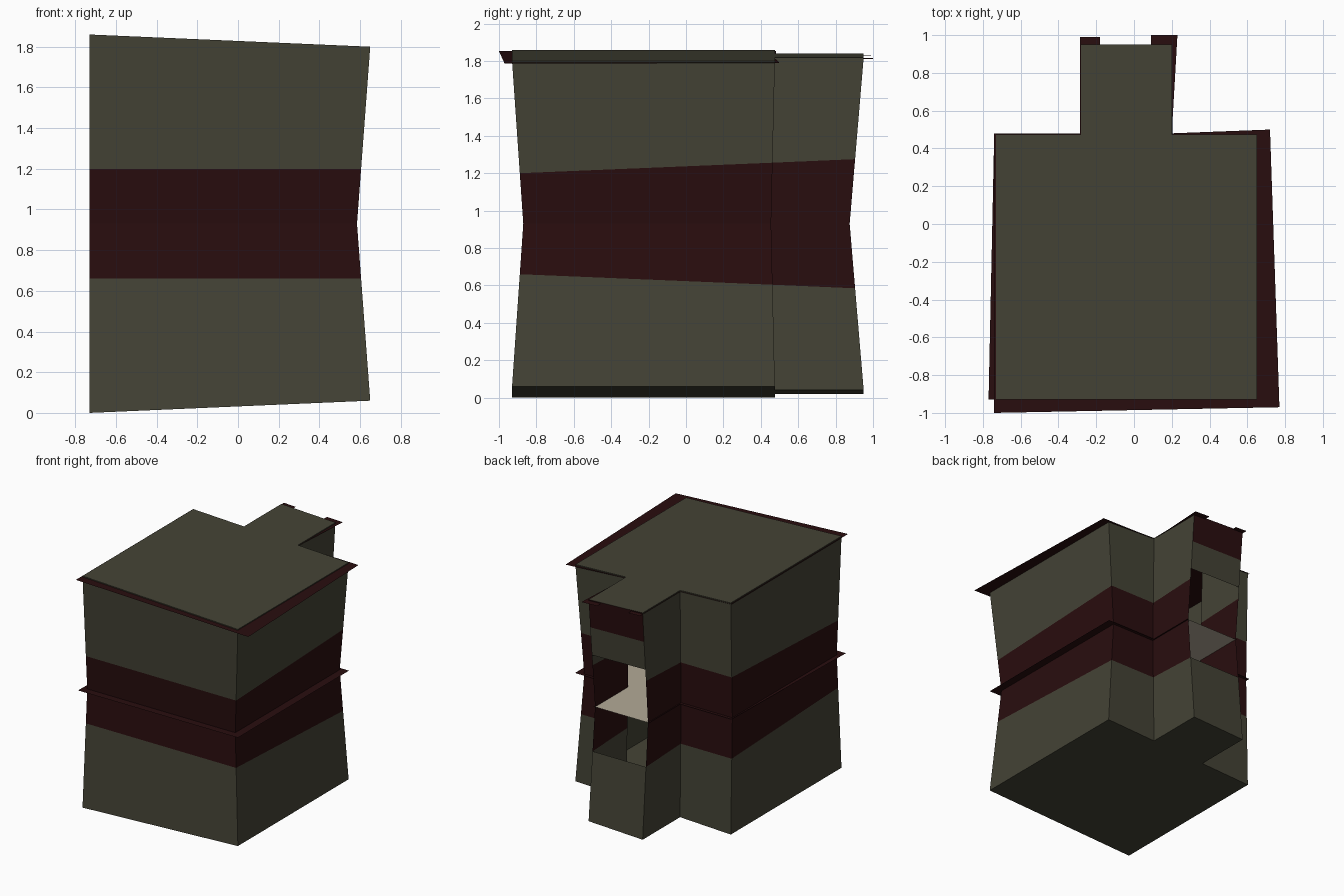
import bpy, bmesh

if "Cube" in bpy.data.objects:
    bpy.data.objects.remove(bpy.data.objects["Cube"])


def material(name, rgb):
    m = bpy.data.materials.new(name)
    m.diffuse_color = (*rgb, 1)
    m.use_nodes = True
    m.node_tree.nodes["Principled BSDF"].inputs["Base Color"].default_value = m.diffuse_color
    return m


OLIVE = material("olive grey", (0.058, 0.056, 0.036))
RED = material("dark maroon", (0.022, 0.004, 0.0045))
TAN = material("pale tan", (0.45, 0.40, 0.31))
MID = 0.93

# plan outlines, counter-clockwise from the front left corner:
# a square block with a narrow tail at the back; the waist is pinched
OUTER = [(-.73, -.93), (.65, -.93), (.65, .475), (.2, .475),
         (.2, .95), (-.28, .95), (-.28, .475), (-.73, .475)]
WAIST = [(-.73, -.87), (.585, -.87), (.585, .455), (.195, .455),
         (.195, .875), (-.275, .875), (-.275, .455), (-.73, .455)]


def slope(x):
    return 0.0435 * (x + 0.73)


def top_z(x):
    return 1.86 - slope(x)


def corner(i, z):
    """Point of wall corner i at height z."""
    (ax, ay), (bx, by) = WAIST[i], OUTER[i]
    low, high = slope(bx), top_z(bx)
    t = (z - MID) / (high - MID) if z > MID else (MID - z) / (MID - low)
    return ax + (bx - ax) * t, ay + (by - ay) * t, z


def levels(i):
    """Bottom, band start, waist, band end and top heights at corner i."""
    x, y = OUTER[i]
    half = 0.27 + 0.04 * (y + 0.93)
    return [slope(x), MID - half, MID, MID + half, top_z(x)]


def build(name, faces, mats):
    """faces: list of (points, material index)."""
    bm = bmesh.new()
    for pts, mi in faces:
        bm.faces.new([bm.verts.new(p) for p in pts]).material_index = mi
    bmesh.ops.remove_doubles(bm, verts=bm.verts, dist=1e-4)
    bmesh.ops.recalc_face_normals(bm, faces=bm.faces)
    me = bpy.data.meshes.new(name)
    bm.to_mesh(me)
    bm.free()
    for m in mats:
        me.materials.append(m)
    ob = bpy.data.objects.new(name, me)
    bpy.context.collection.objects.link(ob)
    return ob


def wall(i, j, zi, zj, mi):
    return ([corner(i, zi[0]), corner(j, zj[0]),
             corner(j, zj[1]), corner(i, zi[1])], mi)


# outer walls with the maroon band, the tail end stays open for the opening
faces = []
for i in range(8):
    j = (i + 1) % 8
    if i == 4:
        continue
    a, b = levels(i), levels(j)
    for k in range(4):
        faces.append(wall(i, j, a[k:k + 2], b[k:k + 2], 1 if k in (1, 2) else 0))
# tail end: lower panel, lintel and maroon top panel
a, b = levels(4), levels(5)
faces.append(wall(4, 5, a[0:2], b[0:2], 0))
faces.append(wall(4, 5, (1.36, 1.59), (1.37, 1.60), 0))
faces.append(wall(4, 5, (1.59, a[4]), (1.60, b[4]), 1))
# sloping roof and base
faces.append(([(x, y, top_z(x)) for x, y in OUTER], 0))
faces.append(([(x, y, slope(x)) for x, y in reversed(OUTER)], 0))
build("walls", faces, [OLIVE, RED])

# thin eaves sheet just under the roof
EAVES = [(-.74, -1.0), (.77, -.97), (.72, .5), (.2, .48), (.23, 1.0), (.09, 1.0),
         (.09, .948), (-.18, .948), (-.18, .99), (-.285, .99), (-.285, .48), (-.74, .48)]
build("eaves", [([(x, y, top_z(x) - .008) for x, y in EAVES], 0)], [RED])

# thin ledge around the waist
LEDGE = [(-.77, -.93), (.65, -.93), (.65, .48), (.205, .48),
         (.205, .88), (-.285, .88), (-.285, .48), (-.74, .48)]
ring = []
for i in range(8):
    j = (i + 1) % 8
    if i != 4:
        ring.append(([(*WAIST[i], MID), (*LEDGE[i], MID),
                      (*LEDGE[j], MID), (*WAIST[j], MID)], 0))
build("waist_ledge", ring, [RED])

# inner floor seen through the tail opening
build("inner_floor", [([(x, y, MID) for x, y in WAIST], 0)], [TAN])
